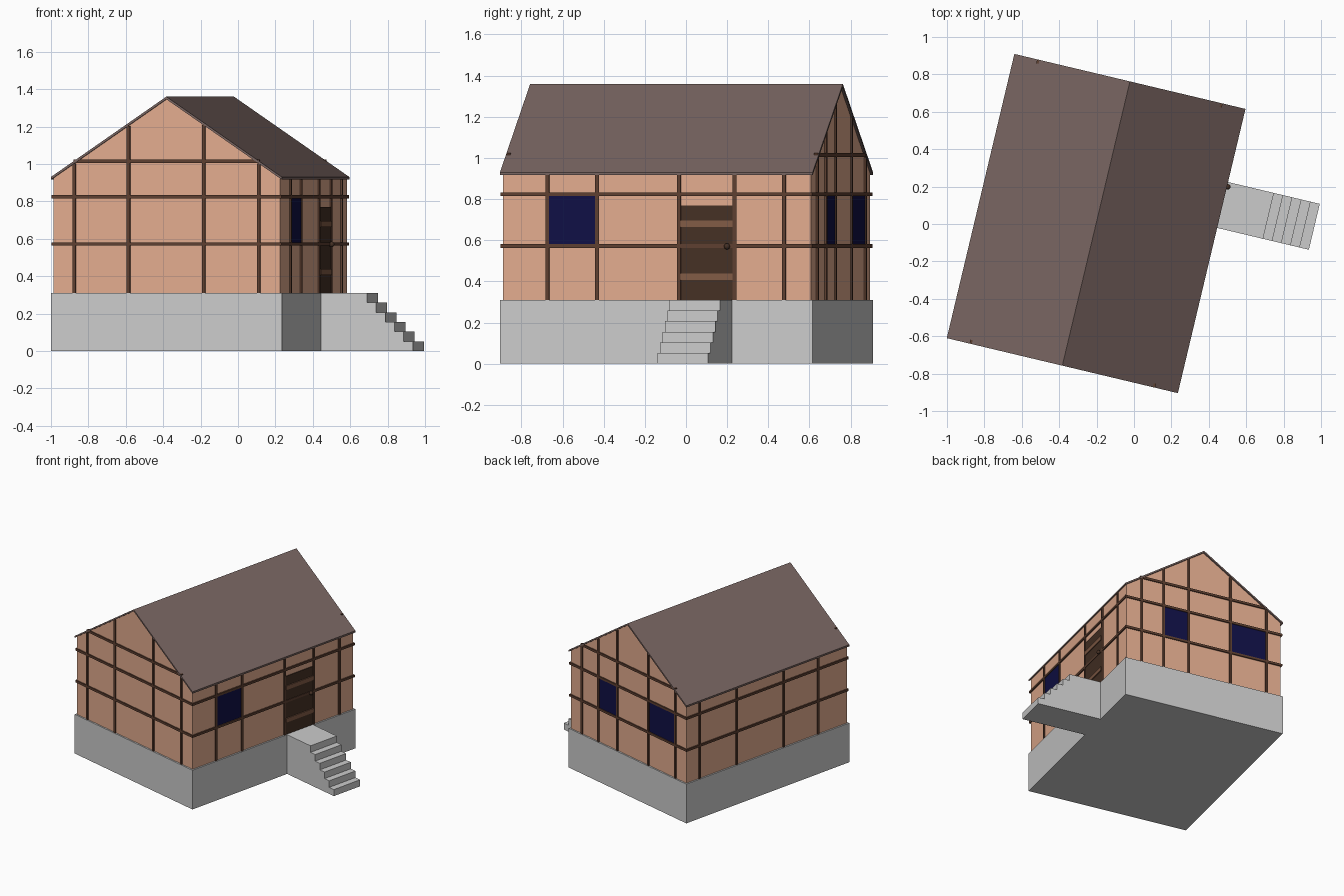
import bpy, bmesh, math
from mathutils import Matrix

if "Cube" in bpy.data.objects:
    bpy.data.objects.remove(bpy.data.objects["Cube"])

# The whole house is built square, then turned and placed by this matrix
PLACE = Matrix.Translation((-0.2025, 0.0025, 0)) @ Matrix.Rotation(math.radians(-13.38), 4, 'Z')
HW, HD = 0.635, 0.781          # half width and depth of base and roof
WW, WD = 0.623, 0.769          # half width and depth of walls
BASE, EAVE, RIDGE = 0.31, 0.93, 1.36
T = 0.009                      # half thickness of timbers
OUT = 0.009                    # how far timbers stand proud


def material(name, rgb):
    m = bpy.data.materials.new(name)
    m.diffuse_color = (*rgb, 1)
    m.use_nodes = True
    m.node_tree.nodes["Principled BSDF"].inputs["Base Color"].default_value = m.diffuse_color
    return m


WALL = material("plaster", (0.76, 0.41, 0.27))
ROOF = material("roofing", (0.19, 0.13, 0.12))
WOOD = material("timber", (0.11, 0.05, 0.03))
DOOR = material("door_wood", (0.06, 0.03, 0.018))
PLANK = material("plank_wood", (0.22, 0.105, 0.06))
GLASS = material("glass", (0.005, 0.005, 0.06))


def finish(name, bm, mat):
    bmesh.ops.recalc_face_normals(bm, faces=bm.faces)
    me = bpy.data.meshes.new(name)
    bm.to_mesh(me)
    bm.free()
    ob = bpy.data.objects.new(name, me)
    bpy.context.collection.objects.link(ob)
    ob.matrix_world = PLACE
    if mat:
        me.materials.append(mat)
    return ob


def box(name, x, y, z, mat=None):
    bm = bmesh.new()
    size = [b - a for a, b in (x, y, z)]
    mid = [(a + b) / 2 for a, b in (x, y, z)]
    bmesh.ops.create_cube(bm, size=1, matrix=Matrix.Translation(mid) @ Matrix.Diagonal((*size, 1)))
    return finish(name, bm, mat)


def prism(name, profile, y0, y1, mat=None):
    """Extrude an (x, z) outline along y."""
    bm = bmesh.new()
    face = bm.faces.new([bm.verts.new((x, y0, z)) for x, z in profile])
    new = bmesh.ops.extrude_face_region(bm, geom=[face])["geom"]
    bmesh.ops.translate(bm, vec=(0, y1 - y0, 0),
                        verts=[v for v in new if isinstance(v, bmesh.types.BMVert)])
    return finish(name, bm, mat)


def roof_z(x):
    return EAVE + (RIDGE - EAVE) * (1 - abs(x) / HW)


# Foundation
box("foundation", (-HW, HW), (-HD, HD), (0, BASE))

# Landing and steps
steps, x0, tread = 6, 0.887, 0.0504
outline = [(HW - 0.01, 0), (HW - 0.01, BASE), (x0, BASE)]
for i in range(1, steps):
    z = BASE * (1 - i / steps)
    outline += [(x0 + (i - 1) * tread, z), (x0 + i * tread, z)]
outline.append((x0 + (steps - 1) * tread, 0))
prism("stairs", outline, 0.127, 0.379)

# Walls with gables
top = roof_z(WW) - 0.012
prism("walls", [(-WW, BASE), (WW, BASE), (WW, top), (0, RIDGE - 0.012), (-WW, top)], -WD, WD, WALL)

# Roof slab
d = 0.014
prism("roof", [(-HW, EAVE), (0, RIDGE), (HW, EAVE), (HW, EAVE - d), (0, RIDGE - d), (-HW, EAVE - d)],
      -HD, HD, ROOF)

# Horizontal timbers around all sides
for z in (0.572, 0.824):
    for s in (-1, 1):
        xs = sorted((s * (WW - 0.01), s * (WW + OUT)))
        ys = sorted((s * (WD - 0.01), s * (WD + OUT)))
        box("side_rail", xs, (-WD - OUT, WD + OUT), (z - T, z + T), WOOD)
        box("gable_rail", (-WW - OUT, WW + OUT), ys, (z - T, z + T), WOOD)
for ys in ((-WD - OUT, -WD + 0.01), (WD - 0.01, WD + OUT)):
    box("upper_gable_rail", (-0.51, 0.51), ys, (1.005, 1.023), WOOD)

# Upright timbers
for s, places in ((1, (-0.546, -0.297, 0.112, 0.390, 0.636)), (-1, (-0.49, -0.16, 0.29, 0.645))):
    xs = sorted((s * (WW - 0.01), s * (WW + OUT)))
    for y in places:
        box("side_post", xs, (y - T, y + T), (BASE, EAVE - 0.005), WOOD)
for s, places in ((-1, (-0.508, -0.210, 0.203, 0.506)), (1, (-0.508, -0.217, 0.120, 0.322, 0.500))):
    ys = sorted((s * (WD - 0.01), s * (WD + OUT)))
    for x in places:
        box("gable_post", (x - T, x + T), ys, (BASE, roof_z(abs(x) + T) - 0.008), WOOD)

# Windows
Z_WIN = (0.58, 0.816)
box("side_window", (WW - 0.01, WW + 0.003), (-0.54, -0.303), Z_WIN, GLASS)
for xs in ((-0.5, -0.225), (0.128, 0.314)):
    box("back_window", xs, (WD - 0.01, WD + 0.003), Z_WIN, GLASS)

# Door with cross planks and knob
box("door", (WW - 0.01, WW + 0.005), (0.117, 0.385), (BASE, 0.77), DOOR)
for z in (0.68, 0.423):
    box("door_plank", (WW, WW + 0.012), (0.121, 0.381), (z - 0.016, z + 0.016), PLANK)
bm = bmesh.new()
bmesh.ops.create_uvsphere(bm, u_segments=12, v_segments=8, radius=0.015,
                          matrix=Matrix.Translation((WW + 0.016, 0.354, 0.57)))
for f in bm.faces:
    f.smooth = True
finish("door_knob", bm, DOOR)
